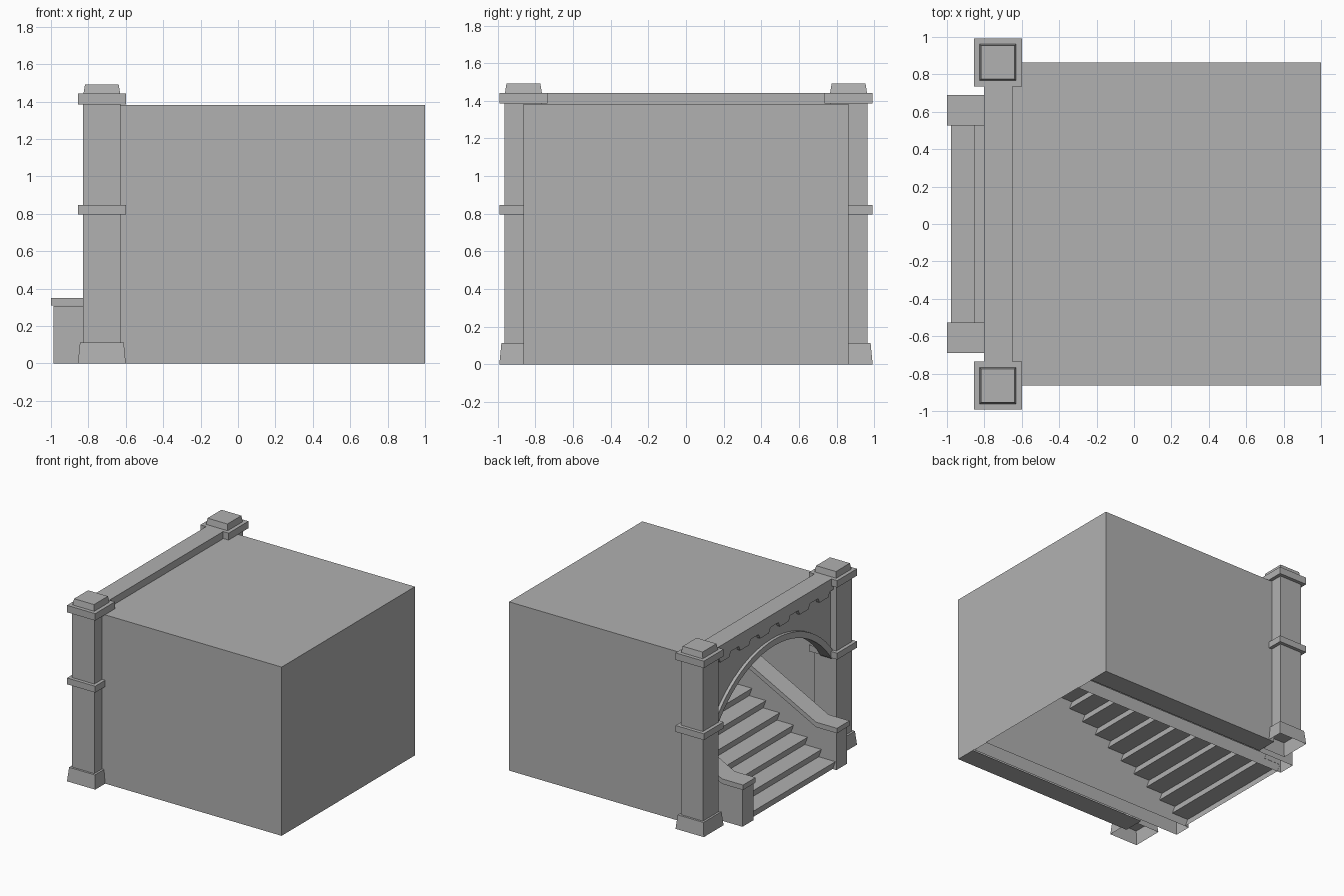
import bpy, bmesh, math

if "Cube" in bpy.data.objects:
    bpy.data.objects.remove(bpy.data.objects["Cube"])

# Mid grey stone for every part
STONE = bpy.data.materials.new("stone")
STONE.diffuse_color = (0.44, 0.44, 0.44, 1)
STONE.use_nodes = True
STONE.node_tree.nodes["Principled BSDF"].inputs["Base Color"].default_value = STONE.diffuse_color


def finish(name, bm):
    me = bpy.data.meshes.new(name)
    bm.to_mesh(me)
    bm.free()
    me.materials.append(STONE)
    ob = bpy.data.objects.new(name, me)
    bpy.context.collection.objects.link(ob)
    return ob


def prism(name, pts, axis, a, b, open_bottom=False):
    """Extrude a 2D outline: axis 'x' takes (y, z) points, axis 'y' takes (x, z)."""
    bm = bmesh.new()
    at = (lambda p, t: (t, p[0], p[1])) if axis == 'x' else (lambda p, t: (p[0], t, p[1]))
    lo = [bm.verts.new(at(p, a)) for p in pts]
    hi = [bm.verts.new(at(p, b)) for p in pts]
    bm.faces.new(lo)
    bm.faces.new(hi[::-1])
    n = len(pts)
    for i in range(n):
        j = (i + 1) % n
        bm.faces.new((lo[i], lo[j], hi[j], hi[i]))
    bmesh.ops.recalc_face_normals(bm, faces=bm.faces)
    if open_bottom:
        low = [f for f in bm.faces if all(abs(v.co.z) < 1e-5 for v in f.verts)]
        bmesh.ops.delete(bm, geom=low, context='FACES')
    return finish(name, bm)


def frustum(name, cx, cy, z0, z1, h0, h1, open_bottom=False):
    """Square block with half widths h0 (bottom) and h1 (top)."""
    bm = bmesh.new()
    c = [(-1, -1), (1, -1), (1, 1), (-1, 1)]
    lo = [bm.verts.new((cx + h0 * x, cy + h0 * y, z0)) for x, y in c]
    hi = [bm.verts.new((cx + h1 * x, cy + h1 * y, z1)) for x, y in c]
    if not open_bottom:
        bm.faces.new(lo[::-1])
    bm.faces.new(hi)
    for i in range(4):
        j = (i + 1) % 4
        bm.faces.new((lo[i], lo[j], hi[j], hi[i]))
    return finish(name, bm)


# Housing shell: roof, sides, back, and narrow floor strips; open front and stairwell
bm = bmesh.new()
X0, X1, W, H, STRIP = -0.65, 1.0, 0.863, 1.383, 0.69


def quad(*co):
    bm.faces.new([bm.verts.new(c) for c in co])


quad((X0, -W, H), (X1, -W, H), (X1, W, H), (X0, W, H))
quad((X1, -W, 0), (X1, W, 0), (X1, W, H), (X1, -W, H))
quad((X0, -W, 0), (X1, -W, 0), (X1, -W, H), (X0, -W, H))
quad((X1, W, 0), (X0, W, 0), (X0, W, H), (X1, W, H))
quad((X0, -W, 0), (X0, -STRIP, 0), (X1, -STRIP, 0), (X1, -W, 0))
quad((X0, STRIP, 0), (X0, W, 0), (X1, W, 0), (X1, STRIP, 0))
bmesh.ops.remove_doubles(bm, verts=bm.verts, dist=1e-5)
finish("housing", bm)

# Stairs: folded sheet with slanted risers, open underneath
bm = bmesh.new()
RUN, RISE, N, NOSE = 0.126, 0.0665, 15, 0.025
path = []
for i in range(N + 1):
    x = -0.978 + RUN * i
    path += [(min(x + NOSE, 0.995), RISE * i), (x, RISE * (i + 1))]
rows = [[bm.verts.new((x, s * 0.54, z)) for s in (-1, 1)] for x, z in path]
for a, b in zip(rows, rows[1:]):
    f = bm.faces.new((a[0], b[0], b[1], a[1]))
    f.normal_update()
    riser = abs(f.normal.x) > 0.5
    if (riser and f.normal.x > 0) or (not riser and f.normal.z < 0):
        f.normal_flip()
finish("stairs", bm)

# Sloping parapets with coping, and gate pillars, on both sides
SL, KNEE, END = 0.52, -0.81, 0.995
rise = SL * (END - KNEE)
for side, s in (("right", -1), ("left", 1)):
    prism("parapet_" + side,
          [(-0.987, 0), (END, 0), (END, 0.307 + rise), (KNEE, 0.307), (-0.987, 0.307)],
          'y', s * 0.538, s * 0.678, True)
    prism("parapet_coping_" + side,
          [(-1, 0.309), (KNEE, 0.309), (END, 0.309 + rise), (END, 0.35 + rise),
           (KNEE, 0.35), (-1, 0.35)], 'y', s * 0.527, s * 0.69)
    cx, cy = -0.728, s * 0.864
    frustum("pillar_base_" + side, cx, cy, 0, 0.113, 0.128, 0.117, True)
    frustum("pillar_shaft_" + side, cx, cy, 0.113, 1.385, 0.1, 0.1)
    frustum("pillar_band_" + side, cx, cy, 0.795, 0.847, 0.128, 0.128)
    frustum("pillar_cap_" + side, cx, cy, 1.385, 1.442, 0.128, 0.128)
    frustum("pillar_top_" + side, cx, cy, 1.442, 1.492, 0.098, 0.09)


# Arched facade wall and raised arch ring, springing from the pillar bands
def arc(r, half=0.765, cz=0.27, n=24):
    a = math.asin(half / r)
    return [(r * math.sin(t), cz + r * math.cos(t))
            for t in (-a + 2 * a * i / n for i in range(n + 1))]


inner, outer = arc(0.905, 0.745), arc(0.955, 0.765)
prism("facade_wall", arc(0.915) + [(0.77, 1.385), (-0.77, 1.385)], 'x', -0.775, -0.7)
prism("arch_ring", inner + outer[::-1], 'x', -0.8, -0.7)

# Top beam with a toothed fascia below it
prism("beam", [(-0.77, 1.37), (0.77, 1.37), (0.77, 1.442), (-0.77, 1.442)], 'x', -0.803, -0.65)
teeth, pitch = [], 1.54 / 6
for i in range(6):
    y = -0.77 + pitch * i
    teeth += [(y + pitch * f, z) for f, z in
              ((0.2, 1.345), (0.28, 1.305), (0.72, 1.305), (0.8, 1.345))]
prism("fascia", [(-0.77, 1.345)] + teeth + [(0.77, 1.345), (0.77, 1.385), (-0.77, 1.385)],
      'x', -0.802, -0.76)
